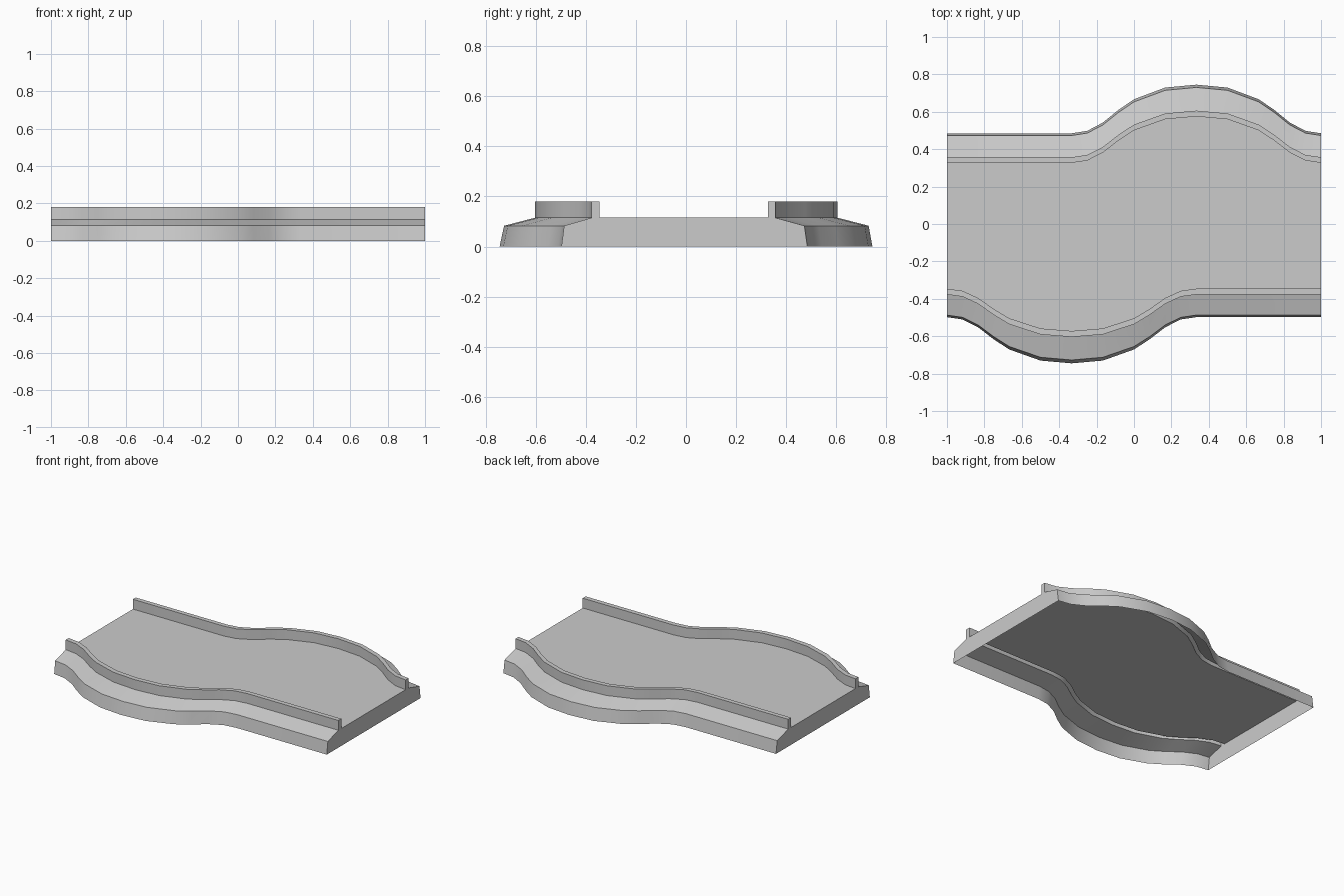
import bpy, bmesh, math

if "Cube" in bpy.data.objects:
    bpy.data.objects.remove(bpy.data.objects["Cube"])

# Bulge of each side: (distance along x in twelfths, amount 0..1)
rise = [(0, 0), (1, .05), (2, .22), (3, .48), (4, .70), (6, .94), (8, 1)]
bulge = rise + [(16 - d, a) for d, a in rise[-2::-1]]
back_line = [(-1.0, 0)] + [(-1 / 3 + d / 12, a) for d, a in bulge]
front_line = [(-x, a) for x, a in reversed(back_line)]

# Half profiles, outside to inside: (y when straight, y at the peak, z)
back_profile = [(.485, .745, 0), (.473, .73, .083), (.357, .606, .115),
                (.357, .606, .18), (.327, .575, .18), (.327, .575, .115)]
front_profile = [(-.498, -.745, 0), (-.487, -.727, .083), (-.377, -.604, .115),
                 (-.377, -.604, .18), (-.346, -.572, .18), (-.346, -.572, .115)]

bm = bmesh.new()


def side_strip(line, profile):
    """Sweep a curb and rail profile along x; return the rows of vertices."""
    rows = [[bm.verts.new((x, a0 + (a1 - a0) * t, z)) for a0, a1, z in profile]
            for x, t in line]
    for r, s in zip(rows, rows[1:]):
        for i in range(len(profile) - 1):
            bm.faces.new((r[i], r[i + 1], s[i + 1], s[i]))
    return rows


back = side_strip(back_line, back_profile)
front = side_strip(front_line, front_profile)

# Flat deck between the rails
bm.faces.new([r[-1] for r in front] + [r[-1] for r in reversed(back)])

# End walls; the underside stays open
for k in (0, -1):
    bm.faces.new(front[k] + back[k][::-1])

bmesh.ops.recalc_face_normals(bm, faces=bm.faces)
bm.normal_update()
# Make sure the deck faces up
deck = max(bm.faces, key=lambda f: f.calc_area())
if deck.normal.z < 0:
    bmesh.ops.reverse_faces(bm, faces=bm.faces)
concave = [f for f in bm.faces if len(f.verts) > 4]
bmesh.ops.triangulate(bm, faces=concave)

mesh = bpy.data.meshes.new("curved_road_section")
bm.to_mesh(mesh)
bm.free()
road = bpy.data.objects.new("curved_road_section", mesh)
bpy.context.collection.objects.link(road)
bpy.context.view_layer.objects.active = road
road.select_set(True)
bpy.ops.object.shade_smooth_by_angle(angle=math.radians(30))
# Keep the curb, rail and end edges crisp
for e in mesh.edges:
    a, b = (mesh.vertices[v].co for v in e.vertices)
    if abs(a.z - b.z) < 1e-5 and abs(a.x - b.x) > 1e-4 and a.z > .05:
        e.use_edge_sharp = True
